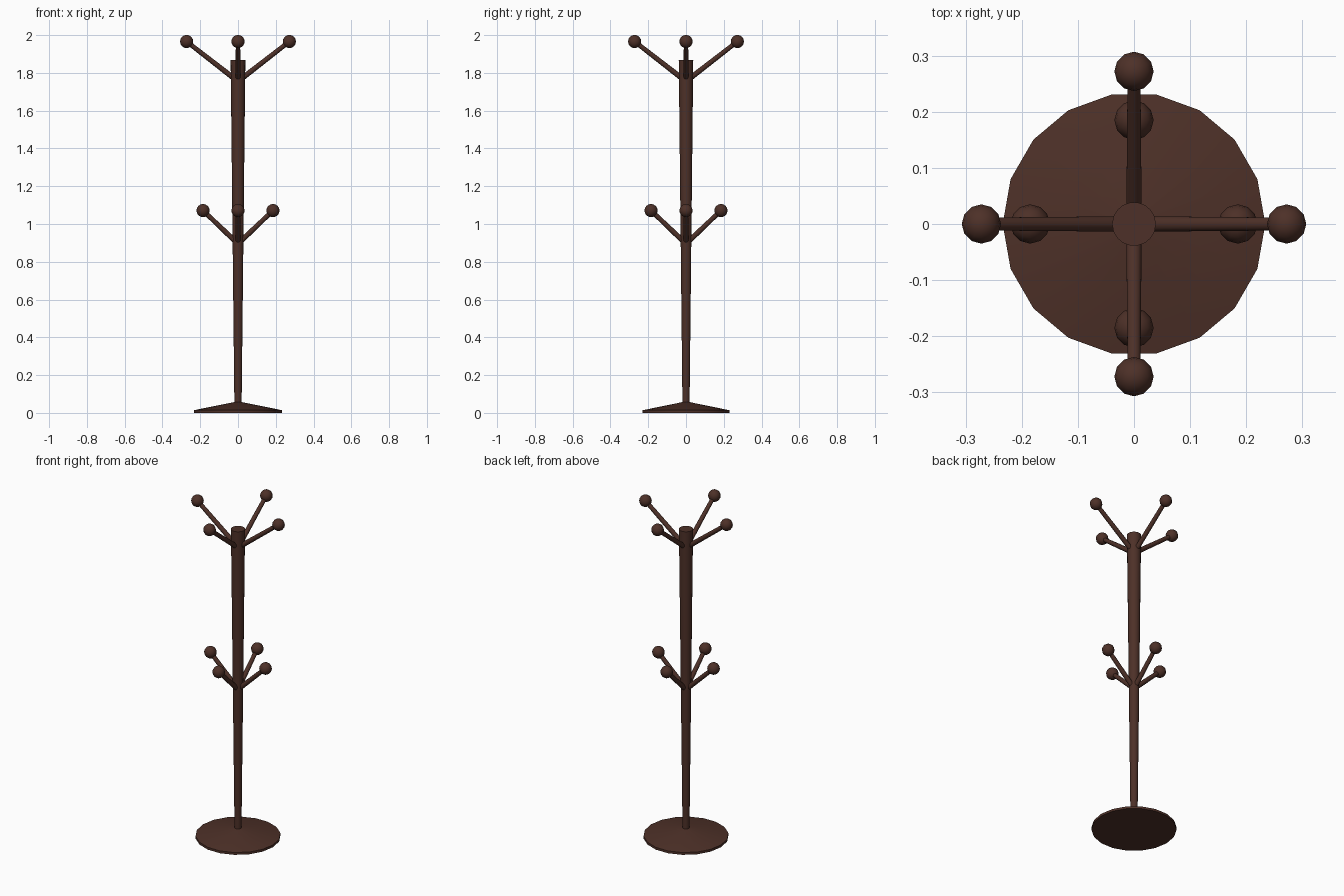
import bpy, math
from mathutils import Vector

if "Cube" in bpy.data.objects:
    bpy.data.objects.remove(bpy.data.objects["Cube"])

wood = bpy.data.materials.new("dark_brown_wood")
wood.diffuse_color = (0.075, 0.030, 0.021, 1)
wood.use_nodes = True
wood.node_tree.nodes["Principled BSDF"].inputs["Base Color"].default_value = wood.diffuse_color


def finish(name, angle=40):
    ob = bpy.context.object
    ob.name = name
    ob.data.materials.append(wood)
    bpy.ops.object.shade_smooth_by_angle(angle=math.radians(angle))
    return ob


def rod(name, start, end, r1, r2, sides):
    """Tapered rod between two points."""
    a, b = Vector(start), Vector(end)
    d = b - a
    bpy.ops.mesh.primitive_cone_add(vertices=sides, radius1=r1, radius2=r2, depth=d.length,
                                    location=(a + b) / 2,
                                    rotation=d.to_track_quat('Z', 'Y').to_euler())
    return finish(name, 50)


def lathe(name, profile, sides):
    """Closed solid of revolution, first corner on the +x axis."""
    verts, faces, n = [], [], sides
    for r, z in profile:
        verts += [(r * math.cos(2 * math.pi * i / n), r * math.sin(2 * math.pi * i / n), z)
                  for i in range(n)]
    for k in range(len(profile) - 1):
        for i in range(n):
            j = (i + 1) % n
            faces.append((k * n + i, k * n + j, (k + 1) * n + j, (k + 1) * n + i))
    faces.append(tuple(reversed(range(n))))
    faces.append(tuple(range((len(profile) - 1) * n, len(profile) * n)))
    mesh = bpy.data.meshes.new(name)
    mesh.from_pydata(verts, [], faces)
    ob = bpy.data.objects.new(name, mesh)
    bpy.context.collection.objects.link(ob)
    bpy.ops.object.select_all(action='DESELECT')
    ob.select_set(True)
    bpy.context.view_layer.objects.active = ob
    return finish(name)


# Low conical foot and upward-widening pole
lathe("base", [(0.234, 0), (0.234, 0.014), (0.02, 0.057)], 18)
lathe("pole", [(0.019, 0.03), (0.039, 1.868)], 18)

# Two tiers of four hooks, each ending in a ball
for tier, reach, z0, z1 in (("upper", 0.272, 1.755, 1.966), ("lower", 0.185, 0.895, 1.071)):
    for i in range(4):
        c, s = math.cos(i * math.pi / 2), math.sin(i * math.pi / 2)
        tip = (reach * c, reach * s, z1)
        rod(f"{tier}_arm_{i}", (0, 0, z0), tip, 0.0145, 0.012, 10)
        bpy.ops.mesh.primitive_uv_sphere_add(segments=12, ring_count=8, radius=0.035,
                                             location=tip)
        finish(f"{tier}_ball_{i}", 60)
